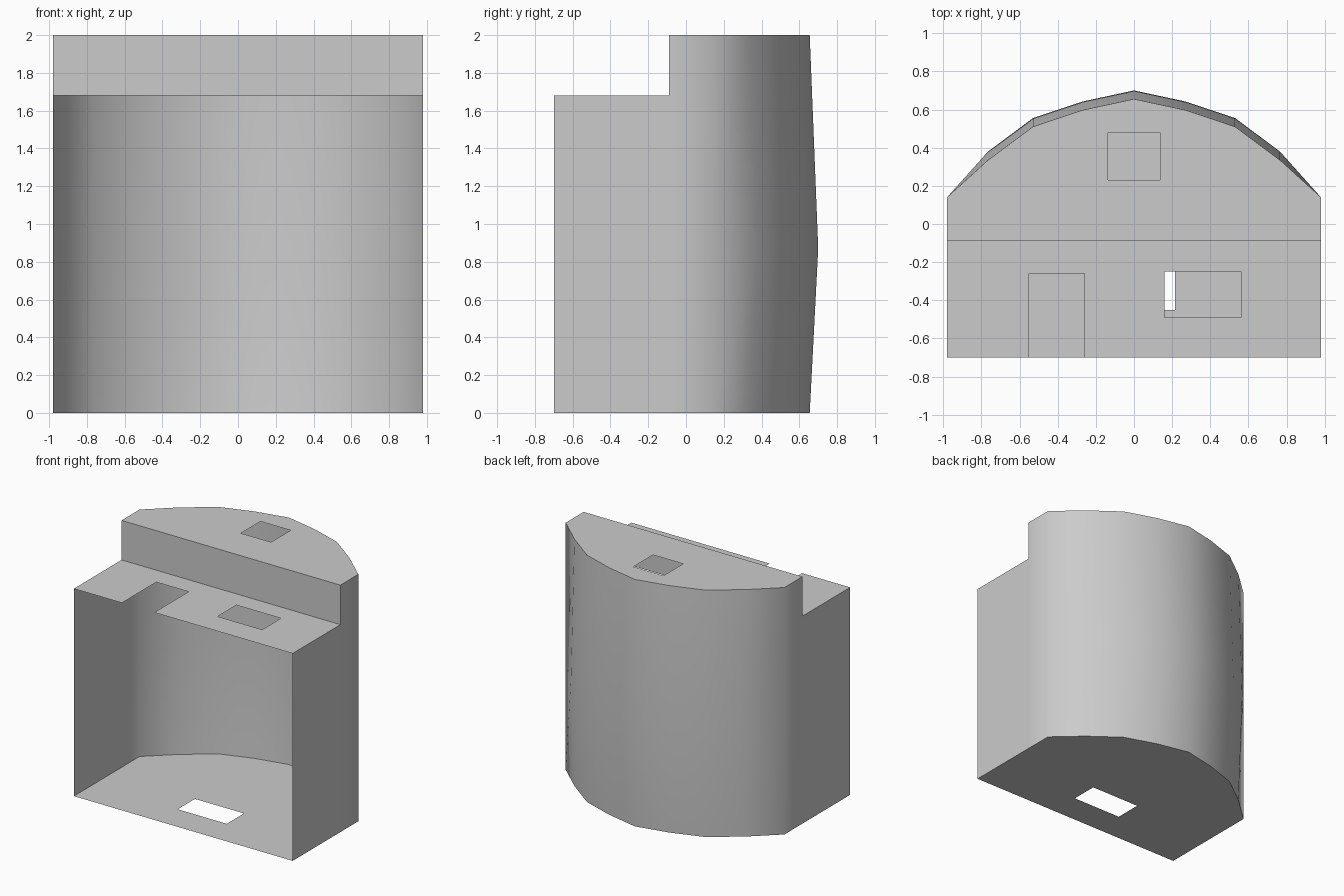
import bpy, bmesh, math
from mathutils import Vector

cube = bpy.data.objects.get("Cube")
if cube:
    bpy.data.objects.remove(cube, do_unlink=True)

# Single plain colour
grey = bpy.data.materials.new("plain grey")
grey.use_nodes = True
COLOUR = (0.6, 0.6, 0.6, 1)
grey.diffuse_color = COLOUR
grey.node_tree.nodes["Principled BSDF"].inputs["Base Color"].default_value = COLOUR

# Main dimensions
HALF, FRONT, STEP, CORNER = 0.98, -0.70, -0.09, 0.14
DECK, TOP, BULGE_Z, BULGE = 1.68, 2.0, 0.87, 0.045


def finish(name, bm):
    mesh = bpy.data.meshes.new(name)
    bm.to_mesh(mesh)
    bm.free()
    mesh.materials.append(grey)
    obj = bpy.data.objects.new(name, mesh)
    bpy.context.collection.objects.link(obj)
    return obj


def rect(x0, x1, y0, y1):
    return [(x0, y0), (x1, y0), (x1, y1), (x0, y1)]


def sheet(name, z, outline, holes=(), up=1):
    """Flat horizontal sheet with openings."""
    bm = bmesh.new()
    edges = []
    for loop in [outline, *holes]:
        vs = [bm.verts.new((x, y, z)) for x, y in loop]
        edges += [bm.edges.new((a, b)) for a, b in zip(vs, vs[1:] + vs[:1])]
    bmesh.ops.triangle_fill(bm, edges=edges, use_beauty=True, normal=Vector((0, 0, up)))
    for f in bm.faces:
        f.normal_update()
        if f.normal.z * up < 0:
            f.normal_flip()
    bmesh.ops.dissolve_limit(bm, angle_limit=0.01, verts=bm.verts[:], edges=bm.edges[:])
    return finish(name, bm)


def panel(name, corners):
    bm = bmesh.new()
    bm.faces.new([bm.verts.new(c) for c in corners])
    return finish(name, bm)


# Back curve in plan, from the right end round to the left end
half_arc = [(HALF, CORNER), (0.765, 0.335), (0.53, 0.51), (0.27, 0.597)]
arc = half_arc + [(0, 0.655)] + [(-x, y) for x, y in reversed(half_arc)]
plan = [(HALF, STEP)] + arc + [(-HALF, STEP)]

# Curved back wall, bulging slightly at mid height
bm = bmesh.new()
rows = []
for z in (0, BULGE_Z, TOP):
    push = BULGE if z == BULGE_Z else 0
    rows.append([bm.verts.new((x, y + (push if abs(x) < HALF else 0), z)) for x, y in plan])
for low, high in zip(rows, rows[1:]):
    for i in range(len(plan) - 1):
        bm.faces.new((low[i], low[i + 1], high[i + 1], high[i]))
wall = finish("curved_back_wall", bm)
bpy.context.view_layer.objects.active = wall
wall.select_set(True)
bpy.ops.object.shade_smooth_by_angle(angle=math.radians(70))
wall.select_set(False)

# Flat side walls beside the lower deck
for side, name in ((1, "left_side_wall"), (-1, "right_side_wall")):
    x = side * HALF
    corners = [(x, FRONT, 0), (x, STEP, 0), (x, STEP, DECK), (x, FRONT, DECK)]
    panel(name, corners[::side])

# Riser between the two decks
panel("riser", [(-HALF, STEP, DECK), (HALF, STEP, DECK),
                (HALF, STEP, TOP), (-HALF, STEP, TOP)])

# Floor with its slot
sheet("floor", 0, [(-HALF, FRONT), (HALF, FRONT)] + arc,
      [rect(-0.225, 0.215, -0.45, -0.23)], up=-1)

# Lower deck with a front notch and an opening
n0, n1, n_back = -0.55, -0.26, -0.26
sheet("lower_deck", DECK,
      [(-HALF, FRONT), (n0, FRONT), (n0, n_back), (n1, n_back), (n1, FRONT),
       (HALF, FRONT), (HALF, STEP), (-HALF, STEP)],
      [rect(0.16, 0.56, -0.49, -0.25)])

# Upper deck with a square opening
sheet("upper_deck", TOP, plan, [rect(-0.135, 0.135, 0.23, 0.48)])
